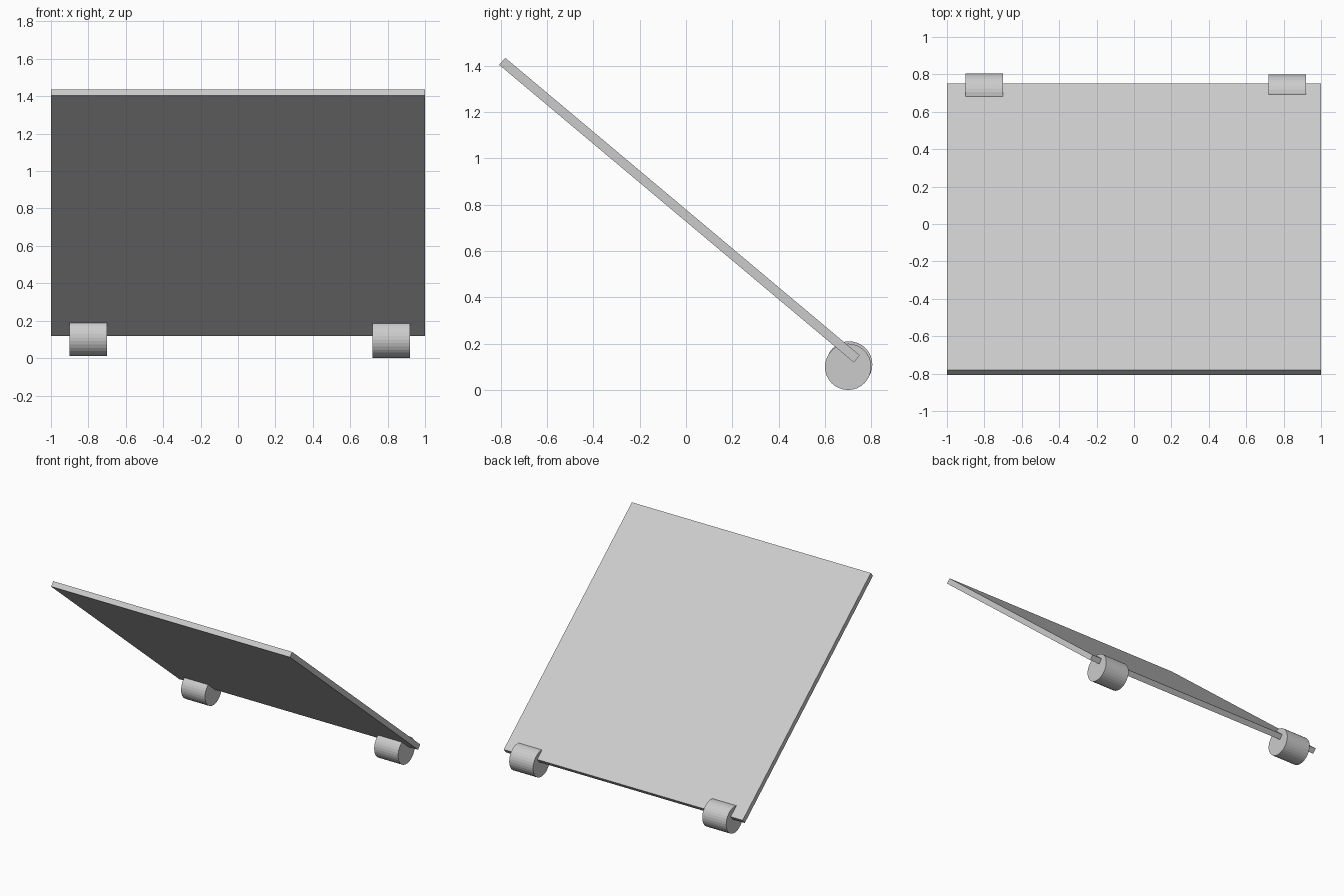
import bpy
from math import radians

if "Cube" in bpy.data.objects:
    bpy.data.objects.remove(bpy.data.objects["Cube"])

# Tilted square panel
bpy.ops.mesh.primitive_cube_add(size=1, location=(0, -0.028, 0.777),
                                rotation=(radians(-40), 0, 0))
panel = bpy.context.object
panel.name = "tilted_panel"
panel.scale = (2, 2, 0.04)


# Hinge barrels along the lower back edge
def barrel(name, x, y, z):
    bpy.ops.mesh.primitive_cylinder_add(vertices=32, radius=0.1, depth=0.2,
                                        location=(x, y, z),
                                        rotation=(0, radians(90), 0))
    bpy.context.object.name = name


barrel("left_hinge", -0.80, 0.705, 0.11)
barrel("right_hinge", 0.82, 0.70, 0.10)
